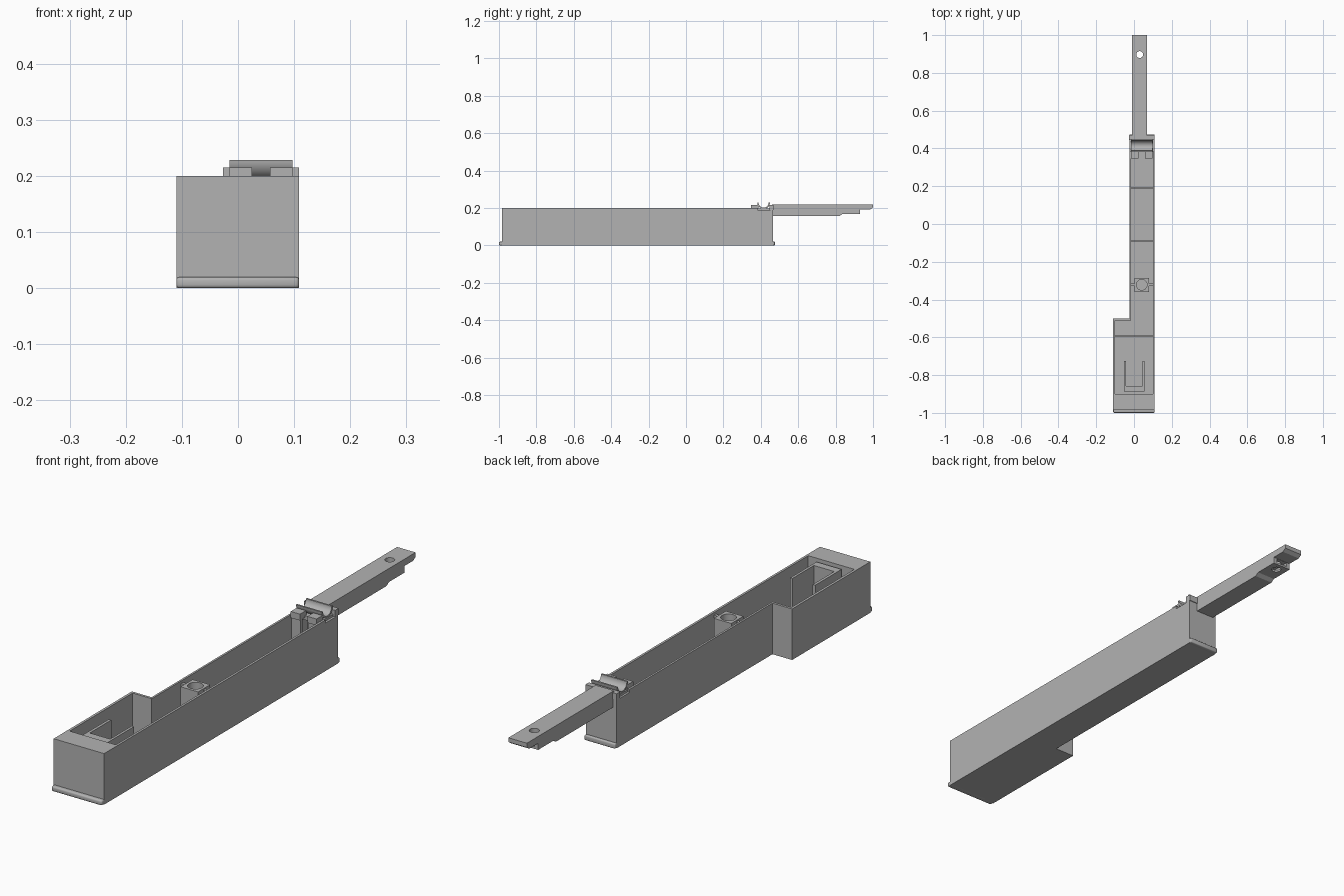
import bpy, bmesh, math
from mathutils import Vector

cube = bpy.data.objects.get("Cube")
if cube:
    bpy.data.objects.remove(cube, do_unlink=True)

grey = bpy.data.materials.new("plain_grey")
grey.use_nodes = True
grey.diffuse_color = (0.45, 0.45, 0.45, 1)
grey.node_tree.nodes["Principled BSDF"].inputs["Base Color"].default_value = (0.45, 0.45, 0.45, 1)


def prism(name, outline, axis, lo, hi):
    """Extrude a 2D outline along x (outline is y,z) or z (outline is x,y)."""
    bm = bmesh.new()
    place = (lambda a, b: (lo, a, b)) if axis == "x" else (lambda a, b: (a, b, lo))
    face = bm.faces.new([bm.verts.new(place(a, b)) for a, b in outline])
    ext = bmesh.ops.extrude_face_region(bm, geom=[face])
    shift = Vector((hi - lo, 0, 0)) if axis == "x" else Vector((0, 0, hi - lo))
    bmesh.ops.translate(bm, vec=shift, verts=[g for g in ext["geom"] if isinstance(g, bmesh.types.BMVert)])
    bmesh.ops.recalc_face_normals(bm, faces=bm.faces)
    mesh = bpy.data.meshes.new(name)
    bm.to_mesh(mesh)
    bm.free()
    mesh.materials.append(grey)
    obj = bpy.data.objects.new(name, mesh)
    bpy.context.collection.objects.link(obj)
    return obj


def box(name, x, y, z):
    return prism(name, [(x[0], y[0]), (x[1], y[0]), (x[1], y[1]), (x[0], y[1])], "z", *z)


def circle(a, b, r, n=32):
    return [(a + r * math.cos(2 * math.pi * i / n), b + r * math.sin(2 * math.pi * i / n)) for i in range(n)]


def bake(obj):
    """Apply the modifiers of an object."""
    bpy.context.view_layer.update()
    graph = bpy.context.evaluated_depsgraph_get()
    mesh = bpy.data.meshes.new_from_object(obj.evaluated_get(graph))
    obj.modifiers.clear()
    obj.data = mesh


def cut(obj, *cutters):
    for c in cutters:
        mod = obj.modifiers.new("cut", "BOOLEAN")
        mod.operation, mod.solver, mod.object = "DIFFERENCE", "EXACT", c
        bake(obj)
        bpy.data.objects.remove(c, do_unlink=True)


def bevel(obj, width, segments=3):
    mod = obj.modifiers.new("bevel", "BEVEL")
    mod.width, mod.segments = width, segments
    bake(obj)


def step_outline(x0, x1, xs, y0, ys, y1):
    """L-shaped plan: wide at the front, narrow behind ys."""
    return [(x0, y0), (x1, y0), (x1, y1), (xs, y1), (xs, ys), (x0, ys)]


# Open-topped housing with a solid front block
TOP = 0.2
housing = prism("housing", step_outline(-0.11, 0.109, -0.025, -0.985, -0.5, 0.465), "z", 0.003, TOP)
cut(housing,
    prism("cavity", step_outline(-0.1, 0.1, -0.017, -0.9, -0.51, 0.455), "z", 0.012, 0.3),
    box("clip_notch", (-0.05, 0.13), (0.385, 0.448), (0.188, 0.3)))

# Rounded lips along the bottom of both ends
front_lip = box("front_lip", (-0.11, 0.109), (-1, -0.97), (0, 0.02))
bevel(front_lip, 0.006)
back_lip = box("back_lip", (-0.025, 0.109), (0.455, 0.475), (0, 0.02))
bevel(back_lip, 0.004)
box("bottom_plate", (-0.025, 0.109), (-0.985, 0.465), (0, 0.004))
box("wide_bottom_plate", (-0.11, 0), (-0.985, -0.5), (0, 0.004))

# Low ribs across the floor
for i, (y, x0) in enumerate([(-0.595, -0.1), (-0.09, -0.017), (0.19, -0.017)]):
    box(f"floor_rib_{i + 1}", (x0, 0.1), (y - 0.004, y + 0.004), (0.01, 0.03))

# U-shaped holder in the wide compartment
holder = box("u_holder", (-0.053, 0.056), (-0.888, -0.725), (0.01, 0.192))
cut(holder, box("holder_slot", (-0.042, 0.046), (-0.858, -0.7), (0.012, 0.3)))

# Screw post with side webs
post = box("screw_post", (0.003, 0.079), (-0.36, -0.285), (0.01, 0.195))
cut(post, prism("post_hole", circle(0.041, -0.322, 0.028), "z", 0.06, 0.3))
for side, x in (("right", (-0.02, 0.004)), ("left", (0.078, 0.102))):
    box(f"{side}_post_web", x, (-0.328, -0.316), (0.01, 0.19))

# Half-round cradle with thin upright lips
cy, cz, r_in, r_out = 0.415, 0.229, 0.027, 0.034
arc = [math.pi * (1 + i / 20) for i in range(21)]
profile = [(cy + r_out * math.cos(a), cz + r_out * math.sin(a)) for a in arc]
profile += [(cy + r_in * math.cos(a), cz + r_in * math.sin(a)) for a in reversed(arc)]
prism("cradle", profile, "x", -0.015, 0.097)

# Shelf under the cradle and the two blocks before it
box("cradle_base", (-0.017, 0.1), (0.38, 0.456), (0.18, 0.197))
for side, x in (("right", (-0.015, 0.025)), ("left", (0.057, 0.097))):
    box(f"{side}_cradle_block", x, (0.348, 0.388), (0.19, 0.215))
    box(f"{side}_block_support", x, (0.352, 0.365), (0.01, 0.195))
box("end_rim", (-0.027, 0.109), (0.446, 0.468), (0.19, 0.215))

# Stepped tongue with a hole and an open pocket
tongue = prism("tongue", [(0.46, 0.157), (0.82, 0.157), (0.835, 0.167), (0.93, 0.167), (0.93, 0.193),
                          (0.985, 0.193), (1, 0.203), (1, 0.22), (0.46, 0.22)], "x", -0.01, 0.07)
cut(tongue,
    box("pocket", (0.005, 0.055), (0.86, 0.95), (0.175, 0.192)),
    prism("tongue_hole", circle(0.03, 0.897, 0.018), "z", 0.1, 0.3))

# Smooth the rounded parts, keeping sharp edges
bpy.ops.object.select_all(action="DESELECT")
for name in ("cradle", "screw_post", "tongue", "front_lip", "back_lip"):
    bpy.data.objects[name].select_set(True)
    bpy.context.view_layer.objects.active = bpy.data.objects[name]
bpy.ops.object.shade_smooth_by_angle(angle=math.radians(30))
